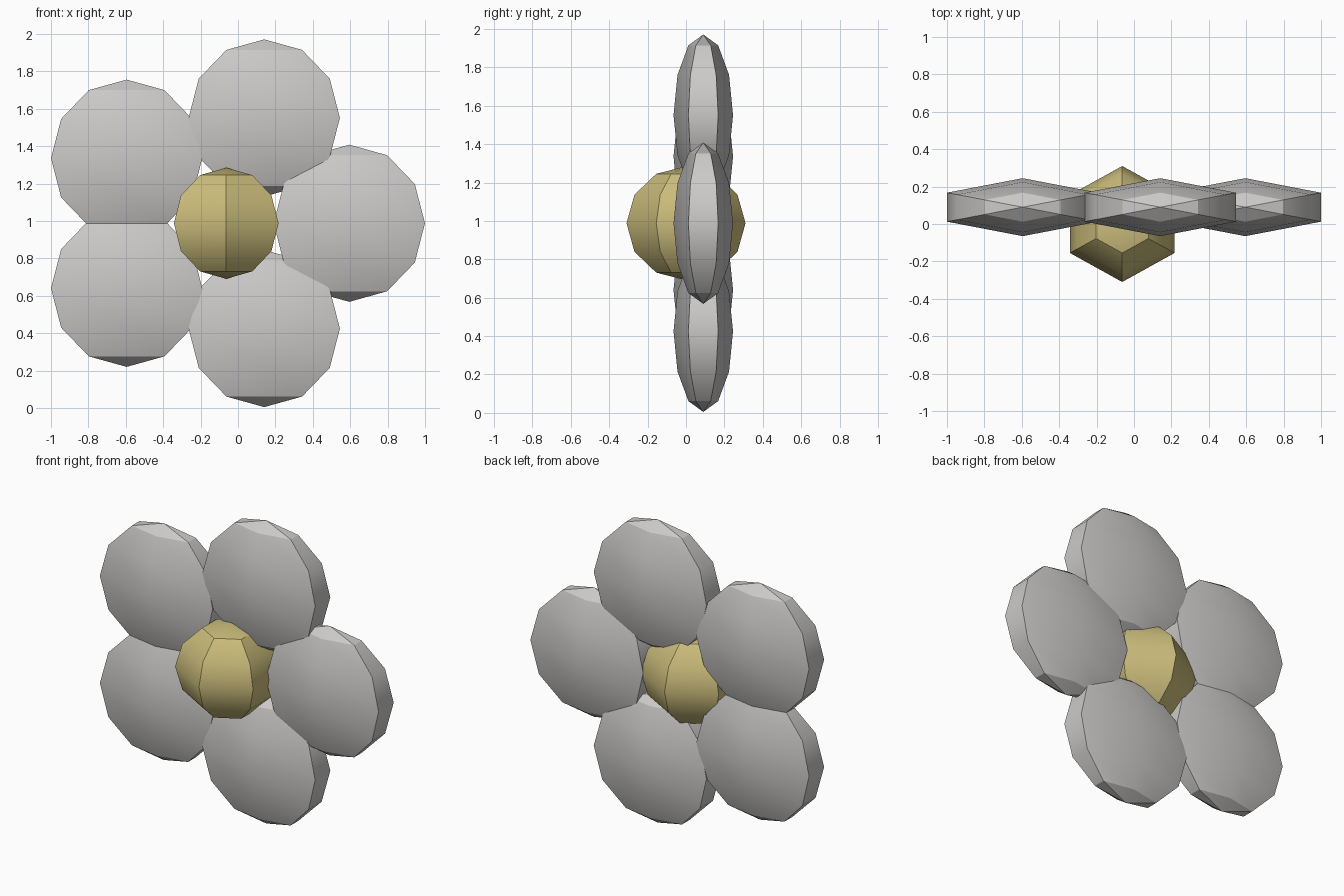
import bpy
import bmesh
from math import sin, cos, pi, radians

if "Cube" in bpy.data.objects:
    bpy.data.objects.remove(bpy.data.objects["Cube"], do_unlink=True)


def material(name, rgb):
    mat = bpy.data.materials.new(name)
    mat.use_nodes = True
    mat.diffuse_color = (*rgb, 1)
    mat.node_tree.nodes["Principled BSDF"].inputs["Base Color"].default_value = (*rgb, 1)
    return mat


def six_sided_ball(name, centre, radii, mat):
    """Low-poly globe: six sides, six bands, poles up, a corner facing front."""
    bm = bmesh.new()
    sides, bands = 6, 6
    rings = []
    for b in range(1, bands):
        lat = pi * b / bands
        rings.append([bm.verts.new((sin(lat) * cos(a), sin(lat) * sin(a), cos(lat)))
                      for a in (pi / 2 + 2 * pi * s / sides for s in range(sides))])
    top, bottom = bm.verts.new((0, 0, 1)), bm.verts.new((0, 0, -1))
    for s in range(sides):
        t = (s + 1) % sides
        bm.faces.new((top, rings[0][s], rings[0][t]))
        bm.faces.new((bottom, rings[-1][t], rings[-1][s]))
        for upper, lower in zip(rings, rings[1:]):
            bm.faces.new((upper[s], lower[s], lower[t], upper[t]))
    bmesh.ops.scale(bm, vec=radii, verts=bm.verts)
    bmesh.ops.recalc_face_normals(bm, faces=bm.faces)
    mesh = bpy.data.meshes.new(name)
    bm.to_mesh(mesh)
    bm.free()
    mesh.materials.append(mat)
    obj = bpy.data.objects.new(name, mesh)
    obj.location = centre
    bpy.context.collection.objects.link(obj)
    bpy.ops.object.select_all(action="DESELECT")
    obj.select_set(True)
    bpy.context.view_layer.objects.active = obj
    bpy.ops.object.shade_smooth_by_angle(angle=radians(30))
    return obj


white = material("petal white", (0.6, 0.59, 0.58))
yellow = material("centre yellow", (0.6, 0.51, 0.2))
mid_x, mid_z = -0.063, 0.988

# Flower centre
six_sided_ball("flower_centre", (mid_x, 0, mid_z), (0.323, 0.31, 0.297), yellow)

# Five flattened petals around it, set slightly back
for i in range(5):
    a = 2 * pi * i / 5
    six_sided_ball(f"petal_{i + 1}",
                   (mid_x + 0.658 * cos(a), 0.09, mid_z + 0.592 * sin(a)),
                   (0.467, 0.155, 0.42), white)
